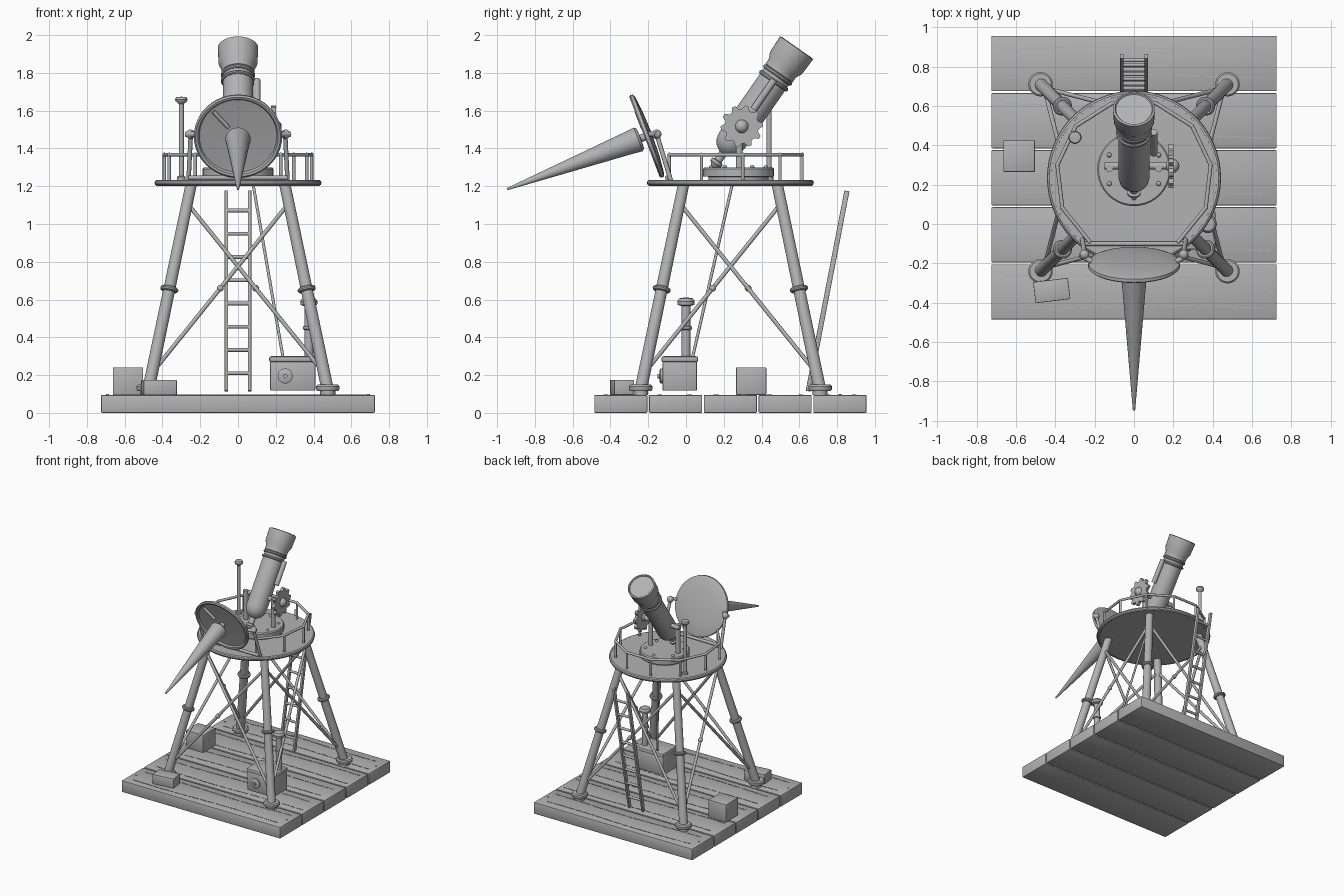
import bpy, bmesh, math, random
from mathutils import Vector, Matrix

random.seed(4)
cube = bpy.data.objects.get("Cube")
if cube:
    bpy.data.objects.remove(cube, do_unlink=True)

GREY = (0.45, 0.45, 0.45, 1)
mat = bpy.data.materials.new("plain grey")
mat.use_nodes = True
mat.diffuse_color = GREY
mat.node_tree.nodes["Principled BSDF"].inputs["Base Color"].default_value = GREY


def finish(name, bm, smooth=True):
    bmesh.ops.recalc_face_normals(bm, faces=bm.faces[:])
    mesh = bpy.data.meshes.new(name)
    bm.to_mesh(mesh)
    bm.free()
    mesh.materials.append(mat)
    ob = bpy.data.objects.new(name, mesh)
    bpy.context.collection.objects.link(ob)
    if smooth:
        bpy.ops.object.select_all(action='DESELECT')
        ob.select_set(True)
        bpy.context.view_layer.objects.active = ob
        bpy.ops.object.shade_smooth_by_angle(angle=math.radians(35))
    return ob


def frame(origin, axis):
    rot = Vector(axis).to_track_quat('Z', 'Y').to_matrix().to_4x4()
    return Matrix.Translation(origin) @ rot


def lathe(name, profile, origin=(0, 0, 0), axis=(0, 0, 1), sides=24):
    """Spin (radius, height) points around an axis."""
    bm = bmesh.new()
    pts = [bm.verts.new((r, 0, h)) for r, h in profile]
    edges = [bm.edges.new(pair) for pair in zip(pts, pts[1:])]
    bmesh.ops.spin(bm, geom=pts + edges, axis=(0, 0, 1), cent=(0, 0, 0),
                   angle=math.tau, steps=sides, use_duplicate=False)
    bmesh.ops.remove_doubles(bm, verts=bm.verts[:], dist=1e-5)
    bm.transform(frame(origin, axis))
    return finish(name, bm)


def rod(name, p, q, r, r2=None, sides=14):
    p, q = Vector(p), Vector(q)
    end = r if r2 is None else r2
    length = (q - p).length
    return lathe(name, [(0, 0), (r, 0), (end, length), (0, length)], p, q - p, sides)


def ball(name, centre, r):
    bm = bmesh.new()
    bmesh.ops.create_uvsphere(bm, u_segments=16, v_segments=10, radius=r,
                              matrix=Matrix.Translation(centre))
    return finish(name, bm)


def ring(name, centre, axis, radius, tube, sides=32):
    loop = [(radius + tube * math.cos(a), tube * math.sin(a))
            for a in [math.tau * i / 10 for i in range(11)]]
    return lathe(name, loop, centre, axis, sides)


def box(name, centre, size, bevel=0.006, turn=Matrix()):
    bm = bmesh.new()
    bmesh.ops.create_cube(bm, size=1, matrix=Matrix.Diagonal((*size, 1)))
    if bevel:
        bmesh.ops.bevel(bm, geom=bm.edges[:], offset=bevel, segments=2,
                        profile=0.5, affect='EDGES')
    bm.transform(Matrix.Translation(centre) @ turn)
    return finish(name, bm, bevel > 0)


CY = 0.235          # centre line of the tower
Z = Vector((0, 0, 1))

# Plank floor with grain lines and nails
for i in range(5):
    y = CY + (i - 2) * 0.29
    box("floor_plank", (0, y, 0.0475), (1.45, 0.281, 0.095))
    bm = bmesh.new()
    for offset in (-0.07, 0.07):
        gy, x, phase = y + offset + random.uniform(-.015, .015), -0.66, random.random() * 6
        while x < 0.64:
            step = random.uniform(0.03, 0.07)
            m = (Matrix.Translation((x + step / 2, gy + 0.008 * math.sin(5 * x + phase), 0.0955))
                 @ Matrix.Rotation(random.uniform(-.08, .12), 4, 'Z')
                 @ Matrix.Diagonal((step, 0.005, 0.004, 1)))
            bmesh.ops.create_cube(bm, size=1, matrix=m)
            x += step + random.choice((0, 0.006, 0.015))
    finish("plank_grain", bm, False)
for y in (CY - 0.58, CY + 0.58):
    for x in (-0.69, 0.69):
        rod("plank_nail", (x, y, 0.09), (x, y, 0.099), 0.008)


# Splayed legs with feet and collars
def leg_point(sx, sy, z):
    o = 0.475 - 0.225 * (z - 0.12) / 1.08
    return Vector((sx * o, CY + sy * o, z))


corners = [(-1, -1), (1, -1), (1, 1), (-1, 1)]
for c in corners:
    foot, top = leg_point(*c, 0.12), leg_point(*c, 1.21)
    rod("leg", foot, top, 0.033, 0.03, 20)
    lathe("leg_foot", [(0, 0), (.04, 0), (.04, .02), (.057, .022), (.062, .03),
                       (.062, .046), (.054, .054), (0, .054)], (foot.x, foot.y, 0.095))
    ring("leg_collar", leg_point(*c, 0.655), top - foot, 0.036, 0.013, 20)

# Crossed braces, one joint per side
for a, b in zip(corners, corners[1:] + corners[:1]):
    low, high = leg_point(*a, 0.21), leg_point(*b, 1.11)
    rod("brace", low, high, 0.011)
    rod("brace", leg_point(*b, 0.21), leg_point(*a, 1.11), 0.011)
    ball("brace_joint", low.lerp(high, 0.5), 0.018)

# Deck with rounded rim and open railing
lathe("deck", [(0, 1.203), (.425, 1.203), (.425, 1.234), (0, 1.234)], (0, CY, 0), sides=64)
ring("deck_rim", (0, CY, 1.218), Z, 0.425, 0.017, 64)
posts = []
for i in range(10):
    a = math.radians(-55 + i * 290 / 9)
    posts.append(Vector((0.395 * math.cos(a), CY + 0.395 * math.sin(a), 1.225)))
rise = Vector((0, 0, 0.142))
for p in posts:
    rod("rail_post", p, p + rise, 0.009)
    ball("rail_knuckle", p + rise, 0.011)
for p, q in zip(posts, posts[1:]):
    rod("hand_rail", p + rise, q + rise, 0.01)

# Ladder
foot, head = Vector((0, 0.647, 0.115)), Vector((0, 0.852, 1.175))
tilt = Matrix.Rotation(-math.atan2(head.y - foot.y, head.z - foot.z), 4, 'X')
for x in (-0.062, 0.062):
    box("ladder_rail", (foot + head) / 2 + Vector((x, 0, 0)),
        (0.018, 0.027, (head - foot).length), 0.003, tilt)
for i in range(8):
    p = foot.lerp(head, 0.09 + i * 0.116)
    rod("ladder_rung", p - Vector((.06, 0, 0)), p + Vector((.06, 0, 0)), 0.01)

# Crates
box("tall_crate", (-0.583, 0.345, 0.168), (0.16, 0.16, 0.146), 0.004)
box("low_crate", (-0.418, -0.338, 0.135), (0.178, 0.108, 0.08), 0.004,
    Matrix.Rotation(math.radians(7), 4, 'Z'))

# Stove with lid, round door, chimney and feed line
box("stove_body", (0.29, -0.033, 0.195), (0.24, 0.183, 0.155), 0.008)
box("stove_lid", (0.29, -0.033, 0.284), (0.25, 0.195, 0.033), 0.012)
lathe("stove_door", [(0, 0), (.04, 0), (.04, .012), (.03, .018), (.012, .018),
                     (.012, .028), (0, .028)], (0.25, -0.122, 0.195), (0, -1, 0))
lathe("chimney", [(0, .29), (.024, .29), (.024, .44), (.031, .443), (.031, .457), (.024, .46),
                  (.024, .565), (.044, .572), (.046, .59), (.036, .606), (0, .612)], (0.375, 0, 0))
rod("feed_line", (0.08, 0.245, 1.21), (0.238, 0.035, 0.295), 0.008)

# Turntable and bolts
lathe("turntable", [(0, 0), (.16, 0), (.16, .018), (.187, .02), (.187, .06), (.18, .068), (0, .068)],
      (0, 0.278, 1.232), sides=40)
for i in range(6):
    a = math.tau * (i + 0.5) / 6
    ball("turntable_bolt", (0.145 * math.cos(a), 0.278 + 0.145 * math.sin(a), 1.3), 0.012)

# Telescope barrel, spun from muzzle (0) back to eyepiece
muzzle = Vector((0, 0.587, 1.935))
back = Vector((0, -0.572, -0.82)).normalized()
lathe("telescope", [(0, .008), (.092, .008), (.097, 0), (.107, .004), (.103, .10), (.087, .135),
                    (.087, .165), (.08, .168), (.08, .60), (.074, .635), (.055, .665), (.03, .68),
                    (.022, .685), (.022, .73), (.034, .735), (.034, .75), (.012, .775), (0, .775)],
      muzzle, back, 40)
for d in (0.178, 0.215):
    ring("barrel_band", muzzle + back * d, back, 0.08, 0.011)
side = Vector((0.1, 0, 0))
rod("finder_tube", muzzle + back * 0.21 + side, muzzle + back * 0.4 + side, 0.019)

# Yoke posts, axle and cog wheel
pivot = muzzle + back * 0.51
for x in (-0.125, 0.125):
    rod("yoke_post", (x, 0.282, 1.29), (x, 0.282, pivot.z + 0.02), 0.018)
rod("axle", pivot - Vector((0.15, 0, 0)), pivot + Vector((0.21, 0, 0)), 0.018)
bm = bmesh.new()
teeth = 10
rim = []
for i in range(teeth * 4):
    a = math.tau * i / (teeth * 4)
    r = 0.112 if i % 4 < 2 else 0.09
    rim.append(bm.verts.new((0.176, pivot.y + r * math.cos(a), pivot.z + r * math.sin(a))))
face = bm.faces.new(rim)
new = bmesh.ops.extrude_face_region(bm, geom=[face])["geom"]
bmesh.ops.translate(bm, vec=(0.024, 0, 0), verts=[v for v in new if isinstance(v, bmesh.types.BMVert)])
finish("cog_wheel", bm, False)
ball("cog_hub", pivot + Vector((0.195, 0, 0)), 0.036)

# Mast
lathe("mast", [(0, 1.23), (.022, 1.23), (.022, 1.25), (.013, 1.255), (.013, 1.635), (.03, 1.65),
               (.033, 1.66), (.028, 1.672), (0, 1.674)], (-0.3, 0.44, 0))

# Dish facing forward and down, with bowed back and long spike
hub = Vector((0, -0.2, 1.468))
out = Vector((0, -0.935, -0.355)).normalized()
lathe("dish", [(0, -.022), (.12, -.018), (.215, -.008), (.232, -.002), (.234, .014),
               (.225, .021), (.212, .018), (.205, .006), (0, -.004)], hub, out, 48)
lathe("spike", [(0, -.004), (.02, -.004), (.02, .04), (.055, .042), (.067, .055), (.062, .1),
                (.006, .795), (0, .798)], hub + out * 0.002, out, 32)
up = out.cross(Vector((1, 0, 0))).normalized()
up = up if up.z > 0 else -up
face = hub + out * 0.012
rod("dish_stay", face + up * 0.05 + Vector((-.05, 0, 0)), face + up * 0.14 + Vector((-.13, 0, 0)), 0.011)

# Dish mount
for s in (-1, 1):
    rod("dish_arm", (s * 0.262, -0.08, 1.23), (s * 0.25, hub.y + 0.045, 1.475), 0.012)
    rod("dish_pin", (s * 0.215, hub.y + 0.01, 1.475), (s * 0.275, hub.y + 0.045, 1.475), 0.014)
    ball("dish_knob", (s * 0.252, hub.y + 0.045, 1.475), 0.025)
rod("dish_crossbar", (-0.262, -0.1, 1.245), (0.262, -0.1, 1.245), 0.012)
